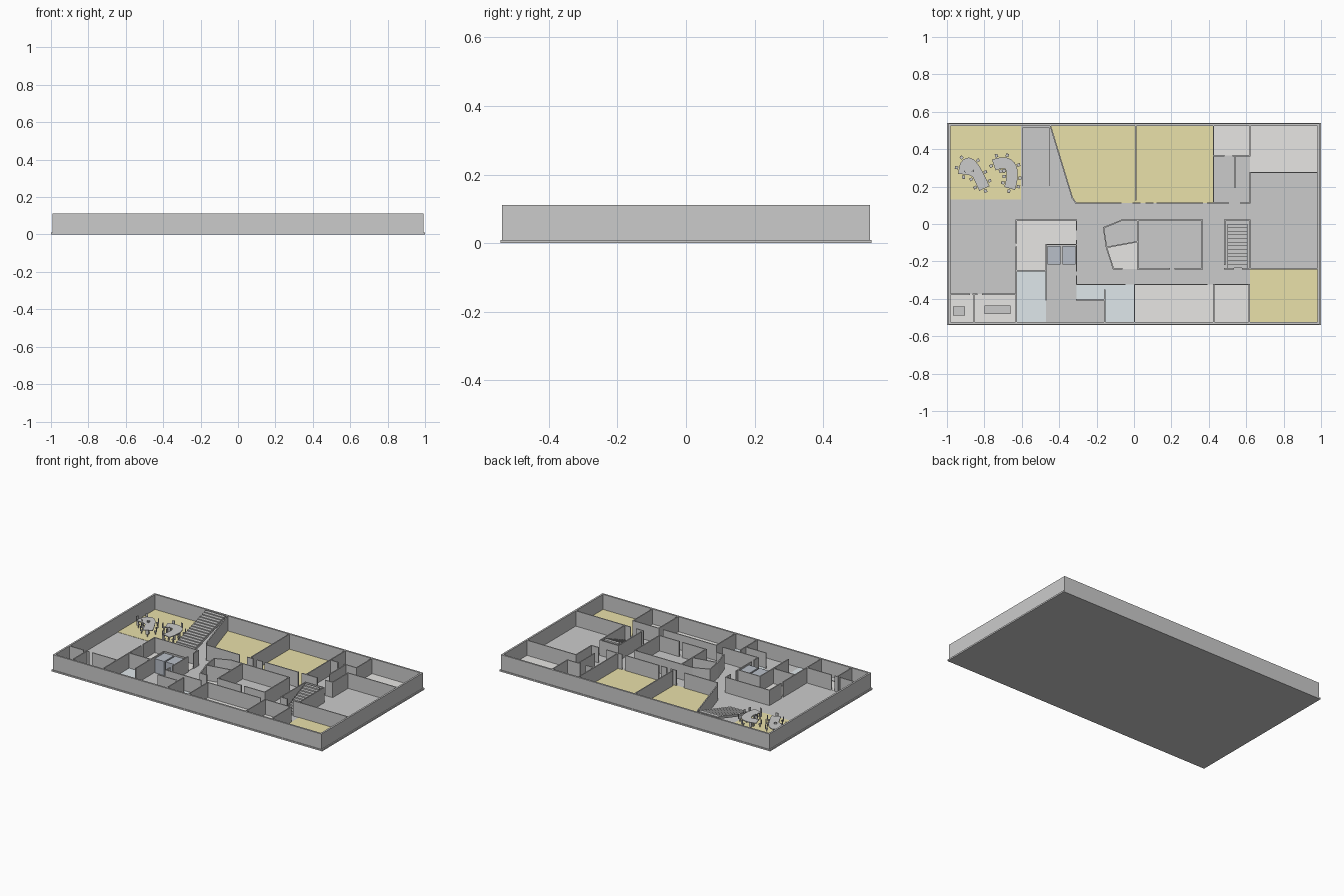
import bpy, bmesh, math
from mathutils import Matrix, Vector, geometry

if "Cube" in bpy.data.objects:
    bpy.data.objects.remove(bpy.data.objects["Cube"])

FLOOR, TOP, THICK = 0.01, 0.112, 0.007


def material(name, rgb):
    m = bpy.data.materials.new(name)
    m.diffuse_color = (*rgb, 1)
    m.use_nodes = True
    m.node_tree.nodes["Principled BSDF"].inputs["Base Color"].default_value = m.diffuse_color
    return m


YELLOW = material("yellow_floor", (0.82, 0.75, 0.40))
PALE = material("pale_floor", (0.80, 0.79, 0.77))
BLUE = material("blue_floor", (0.74, 0.80, 0.83))
GLASS = material("lift_glass", (0.48, 0.52, 0.58))


def finish(bm, name, mat=None):
    bmesh.ops.recalc_face_normals(bm, faces=bm.faces)
    me = bpy.data.meshes.new(name)
    bm.to_mesh(me)
    bm.free()
    ob = bpy.data.objects.new(name, me)
    bpy.context.collection.objects.link(ob)
    if mat:
        me.materials.append(mat)
    return ob


def box(bm, centre, size, angle=0):
    m = (Matrix.Translation(centre) @ Matrix.Rotation(angle, 4, 'Z')
         @ Matrix.Diagonal((*size, 1)))
    bmesh.ops.create_cube(bm, size=1, matrix=m)


def block(bm, x0, x1, y0, y1, z0, z1):
    box(bm, ((x0 + x1) / 2, (y0 + y1) / 2, (z0 + z1) / 2), (x1 - x0, y1 - y0, z1 - z0))


def prism(bm, pts, move):
    f = bm.faces.new([bm.verts.new(p) for p in pts])
    ext = bmesh.ops.extrude_face_region(bm, geom=[f])
    bmesh.ops.translate(bm, vec=move, verts=[v for v in ext["geom"] if isinstance(v, bmesh.types.BMVert)])


def walls(name, runs):
    """Each run is (x0, y0, x1, y1): an upright panel along that line."""
    bm = bmesh.new()
    for x0, y0, x1, y1 in runs:
        d = Vector((x1 - x0, y1 - y0))
        box(bm, ((x0 + x1) / 2, (y0 + y1) / 2, (FLOOR + TOP) / 2),
            (d.length + THICK, THICK, TOP - FLOOR), math.atan2(d.y, d.x))
    return finish(bm, name)


def floor(name, pts, mat):
    bm = bmesh.new()
    prism(bm, [(x, y, FLOOR - 0.002) for x, y in pts], (0, 0, 0.0035))
    return finish(bm, name, mat)


def rect(x0, x1, y0, y1):
    return [(x0, y0), (x1, y0), (x1, y1), (x0, y1)]


# base slab and outer walls
bm = bmesh.new()
block(bm, -1, 1, -0.541, 0.541, 0, FLOOR)
finish(bm, "base_slab")
bm = bmesh.new()
for s in (-1, 1):
    box(bm, (0, s * 0.531, (FLOOR + TOP) / 2), (1.984, 0.012, TOP - FLOOR))
    box(bm, (s * 0.986, 0, (FLOOR + TOP) / 2), (0.012, 1.05, TOP - FLOOR))
finish(bm, "outer_walls")

# coloured room floors
floor("lounge_floor", rect(-0.98, -0.603, 0.13, 0.525), YELLOW)
floor("hall_floor_left", [(-0.447, 0.525), (-0.33, 0.14), (-0.31, 0.112), (0.01, 0.112), (0.01, 0.525)], YELLOW)
floor("hall_floor_right", rect(0.01, 0.425, 0.112, 0.525), YELLOW)
floor("corner_room_floor", rect(0.62, 0.98, -0.525, -0.24), YELLOW)
floor("store_floor", rect(0.425, 0.62, 0.365, 0.525), PALE)
floor("north_east_floor", rect(0.62, 0.98, 0.275, 0.525), PALE)
floor("office_floor", rect(-0.98, -0.63, -0.525, -0.375), PALE)
floor("service_floor", [(-0.63, 0.02), (-0.63, -0.25), (-0.47, -0.25), (-0.47, -0.11), (-0.31, -0.11), (-0.31, 0.02)], PALE)
floor("angled_room_floor", [(-0.147, -0.125), (-0.11, -0.24), (0.015, -0.24), (0.015, -0.095)], PALE)
floor("south_room_floor", rect(0.003, 0.425, -0.525, -0.323), PALE)
floor("south_small_floor", rect(0.425, 0.617, -0.525, -0.323), PALE)
floor("washroom_floor_west", rect(-0.63, -0.47, -0.525, -0.25), BLUE)
floor("washroom_floor_lobby", rect(-0.307, -0.157, -0.405, -0.323), BLUE)
floor("washroom_floor_east", rect(-0.157, 0.003, -0.525, -0.323), BLUE)

# partitions, with door gaps between runs
walls("north_partitions", [
    (-0.447, 0.525, -0.33, 0.14), (-0.33, 0.14, -0.31, 0.112),
    (0.01, 0.525, 0.01, 0.13),
    (-0.31, 0.112, -0.07, 0.112), (-0.005, 0.112, 0.03, 0.112), (0.065, 0.112, 0.1, 0.112),
    (0.125, 0.112, 0.365, 0.112), (0.395, 0.112, 0.505, 0.112), (0.57, 0.112, 0.62, 0.112),
    (0.425, 0.525, 0.425, 0.112),
    (0.62, 0.525, 0.62, 0.365), (0.425, 0.365, 0.48, 0.365), (0.53, 0.365, 0.62, 0.365),
    (0.54, 0.365, 0.54, 0.195),
    (0.62, 0.275, 0.62, 0.112), (0.62, 0.275, 0.98, 0.275)])
walls("central_partitions", [
    (0.02, 0.02, 0.02, -0.24), (0.02, 0.02, 0.365, 0.02), (0.365, 0.02, 0.365, -0.24),
    (0.02, -0.24, 0.19, -0.24), (0.22, -0.24, 0.365, -0.24),
    (-0.163, -0.02, -0.065, 0.02), (-0.065, 0.02, 0.02, 0.02),
    (0.015, -0.095, -0.147, -0.125), (-0.147, -0.125, -0.163, -0.02),
    (-0.147, -0.125, -0.11, -0.24), (-0.11, -0.24, -0.065, -0.24),
    (0.485, 0.02, 0.62, 0.02), (0.485, 0.02, 0.485, -0.215),
    (0.62, 0.02, 0.62, -0.24), (0.485, -0.24, 0.53, -0.24), (0.58, -0.24, 0.62, -0.24)])
walls("south_partitions", [
    (0.62, -0.24, 0.98, -0.24), (0.617, -0.323, 0.617, -0.525),
    (-0.307, -0.323, -0.05, -0.323), (0.003, -0.323, 0.39, -0.323), (0.425, -0.323, 0.61, -0.323),
    (0.003, -0.323, 0.003, -0.525), (0.427, -0.323, 0.427, -0.525),
    (-0.157, -0.355, -0.157, -0.525), (-0.307, -0.405, -0.157, -0.405),
    (-0.307, -0.28, -0.307, -0.323)])
walls("west_partitions", [
    (-0.63, 0.02, -0.31, 0.02), (-0.63, 0.02, -0.63, -0.1), (-0.63, -0.125, -0.63, -0.525),
    (-0.63, -0.25, -0.47, -0.25), (-0.47, -0.11, -0.47, -0.405), (-0.47, -0.11, -0.31, -0.11),
    (-0.307, 0.02, -0.307, -0.03), (-0.307, -0.09, -0.307, -0.25),
    (-0.98, -0.375, -0.88, -0.375), (-0.86, -0.375, -0.84, -0.375), (-0.81, -0.375, -0.63, -0.375),
    (-0.855, -0.375, -0.855, -0.525)])

# pair of lifts
for name, x0 in (("lift_left", -0.463), ("lift_right", -0.383)):
    bm = bmesh.new()
    block(bm, x0, x0 + 0.07, -0.217, -0.117, FLOOR, 0.104)
    finish(bm, name, GLASS)


# stairs: stepped profile with sloping underside, swept across the width
def stair(name, x0, x1, y0, y1, steps):
    run, rise = (y1 - y0) / steps, (TOP - FLOOR) / steps
    pts = [(x0, y0, FLOOR)]
    for i in range(steps):
        pts += [(x0, y0 + i * run, FLOOR + (i + 1) * rise),
                (x0, y0 + (i + 1) * run, FLOOR + (i + 1) * rise)]
    pts += [(x0, y1, TOP - 2 * rise), (x0, y0 + 2 * run, FLOOR)]
    bm = bmesh.new()
    prism(bm, pts, (x1 - x0, 0, 0))
    return finish(bm, name)


stair("main_stair", -0.597, -0.453, 0.18, 0.515, 15)
stair("side_stair", 0.5, 0.607, -0.235, 0.0, 12)

# office desks
for name, r in (("small_desk", (-0.968, -0.903, -0.49, -0.44)), ("long_desk", (-0.80, -0.66, -0.48, -0.435))):
    bm = bmesh.new()
    block(bm, *r, 0.036, 0.04)
    for x in (r[0] + 0.004, r[1] - 0.004):
        block(bm, x - 0.003, x + 0.003, r[2], r[3], FLOOR, 0.036)
    finish(bm, name)


# curved lounge tables ringed with chairs
def outline(path, off):
    left, right = [], []
    for i, p in enumerate(path):
        t = (path[min(i + 1, len(path) - 1)] - path[max(i - 1, 0)]).normalized()
        n = Vector((-t.y, t.x))
        left.append(p + n * off)
        right.append(p - n * off)
    return left, right


def table_set(name, ctrl):
    path = geometry.interpolate_bezier(*[Vector(c) for c in ctrl], 13)
    left, right = outline(path, 0.03)
    bm = bmesh.new()
    prism(bm, [(*p, 0.044) for p in left + right[::-1]], (0, 0, 0.005))
    for p in path[1::5]:
        box(bm, (*p, 0.027), (0.008, 0.008, 0.034))
    finish(bm, name + "_top")
    left, right = outline(path, 0.042)
    spots = [(s[i], path[i]) for s in (left, right) for i in (1, 3, 6, 9, 11)]
    for a, b in ((0, 1), (-1, -2)):
        spots.append((path[a] + (path[a] - path[b]).normalized() * 0.014, path[a]))
    bm = bmesh.new()
    for p, inner in spots:
        d = (p - inner).normalized()
        ang = math.atan2(d.y, d.x)
        box(bm, (*p, 0.032), (0.016, 0.016, 0.004), ang)
        box(bm, (*(p + d * 0.008), 0.045), (0.003, 0.016, 0.03), ang)
        box(bm, (*p, 0.02), (0.005, 0.005, 0.02), ang)
    finish(bm, name + "_chairs")


table_set("west_table", [(-0.91, 0.265), (-0.90, 0.40), (-0.84, 0.28), (-0.80, 0.19)])
table_set("east_table", [(-0.75, 0.315), (-0.64, 0.36), (-0.64, 0.27), (-0.665, 0.19)])
